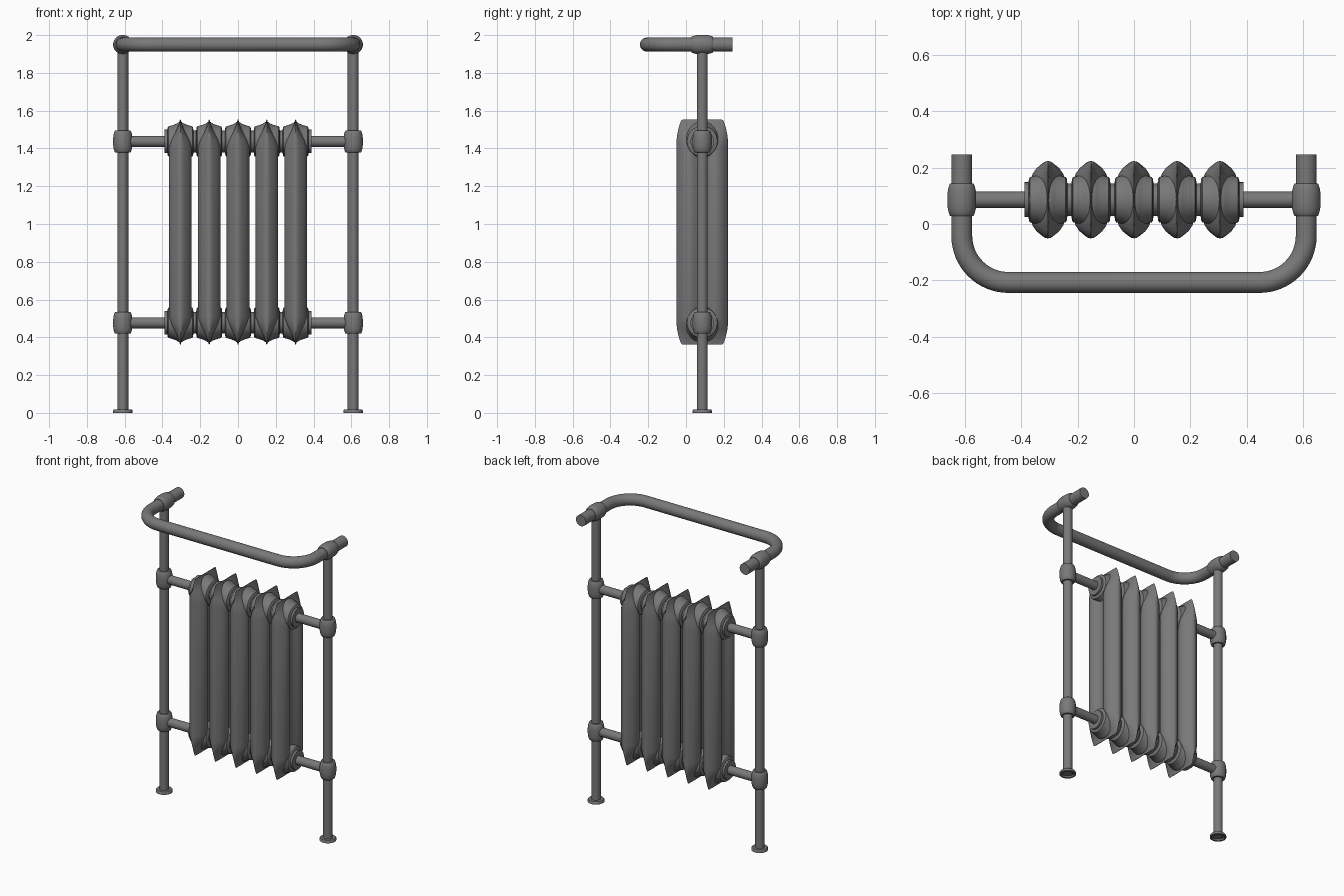
import bpy, bmesh, math
from mathutils import Matrix, Vector

if "Cube" in bpy.data.objects:
    bpy.data.objects.remove(bpy.data.objects["Cube"])

YC = 0.086            # depth of the posts and sections
POST_X = 0.61
Z_LOW, Z_HIGH, Z_TOP = 0.477, 1.437, 1.95
Z_MID = (Z_LOW + Z_HIGH) / 2

# Dark cast-iron grey
iron = bpy.data.materials.new("dark_iron")
iron.diffuse_color = (0.19, 0.19, 0.19, 1)
iron.use_nodes = True
iron.node_tree.nodes["Principled BSDF"].inputs["Base Color"].default_value = iron.diffuse_color


def skin(name, rings, matrix=Matrix()):
    """Join equal closed rings of points into a capped, smooth solid."""
    bm = bmesh.new()
    loops = [[bm.verts.new(p) for p in r] for r in rings]
    n = len(loops[0])
    for a, b in zip(loops, loops[1:]):
        for i in range(n):
            j = (i + 1) % n
            bm.faces.new((a[i], a[j], b[j], b[i]))
    bm.faces.new(loops[0][::-1])
    bm.faces.new(loops[-1])
    bmesh.ops.recalc_face_normals(bm, faces=bm.faces)
    me = bpy.data.meshes.new(name)
    bm.to_mesh(me)
    bm.free()
    me.materials.append(iron)
    ob = bpy.data.objects.new(name, me)
    bpy.context.collection.objects.link(ob)
    ob.matrix_world = matrix
    bpy.ops.object.select_all(action='DESELECT')
    ob.select_set(True)
    bpy.context.view_layer.objects.active = ob
    bpy.ops.object.shade_smooth_by_angle(angle=math.radians(40))
    return ob


def lathe(name, profile, loc, axis='Z', n=40):
    """Turn a (radius, height) profile round an axis at loc."""
    rings = [[(r * math.cos(2 * math.pi * i / n), r * math.sin(2 * math.pi * i / n), h)
              for i in range(n)] for r, h in profile]
    rot = Vector({'X': (1, 0, 0), 'Y': (0, 1, 0), 'Z': (0, 0, 1)}[axis]).to_track_quat('Z', 'Y')
    return skin(name, rings, Matrix.Translation(loc) @ rot.to_matrix().to_4x4())


def collar(name, loc, axis):
    half = [(0.040, 0.058), (0.043, 0.055), (0.047, 0.043), (0.0495, 0.032), (0.051, 0.015)]
    lathe(name, [(r, -h) for r, h in half] + half[::-1], loc, axis)


# Posts, floor flanges (dished underneath) and collars
for side, s in (("left", -1), ("right", 1)):
    x = s * POST_X
    lathe(side + "_post", [(0.029, 0.006), (0.029, Z_TOP)], (x, YC, 0))
    lathe(side + "_floor_flange", [(0.027, 0.012), (0.038, 0.010), (0.040, 0), (0.051, 0),
                                   (0.051, 0.013), (0.047, 0.018), (0.03, 0.018)], (x, YC, 0))
    collar(side + "_rail_collar", (x, YC, Z_TOP), 'Y')
    for level, z in (("lower", Z_LOW), ("upper", Z_HIGH)):
        collar(f"{side}_{level}_post_collar", (x, YC, z), 'Z')

# Cross pipes running through the sections
for level, z in (("lower", Z_LOW), ("upper", Z_HIGH)):
    lathe(level + "_cross_pipe", [(0.029, -POST_X), (0.029, POST_X)], (0, YC, z), 'X')
    for side, s in (("left", -1), ("right", 1)):
        lathe(f"{side}_{level}_end_bush", [(0.062, -0.02), (0.062, 0.02)], (s * 0.368, YC, z), 'X')

# Towel rail: a U of pipe bending forward
bend, front, rr = 0.165, -0.207, 0.037
path = [(Vector((-POST_X, 0.247, Z_TOP)), 0)]
for i in range(17):
    a = math.pi / 2 * i / 16
    path.append((Vector((-POST_X + bend - bend * math.cos(a),
                         front + bend - bend * math.sin(a), Z_TOP)), a))
path += [(Vector((-p.x, p.y, p.z)), math.pi - a) for p, a in path[::-1]]
rings = []
for p, a in path:
    side = Vector((math.cos(a), math.sin(a), 0))
    rings.append([p + side * rr * math.cos(t) + Vector((0, 0, rr * math.sin(t)))
                  for t in (2 * math.pi * k / 32 for k in range(32))])
skin("towel_rail", rings)

# Radiator sections: two-lobed columns pinched to a ridge at both ends
quarter = [(0.0, 0.137), (0.010, 0.135), (0.019, 0.129), (0.040, 0.112), (0.054, 0.092),
           (0.06, 0.073), (0.058, 0.055), (0.047, 0.035), (0.034, 0.017), (0.03, 0.0)]
half = quarter + [(x, -y) for x, y in quarter[-2::-1]]
outline = half + [(-x, y) for x, y in half[-2:0:-1]]
# height from middle, width scale, depth scale
ends = [(0.595, 0.03, 0.77), (0.589, 0.06, 0.82), (0.572, 0.14, 0.87), (0.545, 0.31, 0.925),
        (0.515, 0.58, 0.97), (0.485, 0.84, 0.995), (0.45, 1.0, 1.0)]
levels = [(-h, w, d) for h, w, d in ends] + ends[::-1]
hub_half = [(0.058, 0.079), (0.058, 0.069), (0.074, 0.067), (0.080, 0.063), (0.083, 0.052),
            (0.088, 0.035), (0.094, 0.02), (0.102, 0.008)]
hub = [(r, -h) for r, h in hub_half] + hub_half[::-1]
for k in range(5):
    x = (k - 2) * 0.1525
    skin(f"radiator_section_{k + 1}",
         [[(px * w, py * d, h) for px, py in outline] for h, w, d in levels],
         Matrix.Translation((x, YC, Z_MID)))
    for level, z in (("lower", Z_LOW), ("upper", Z_HIGH)):
        lathe(f"{level}_section_hub_{k + 1}", hub, (x, YC, z), 'X')
